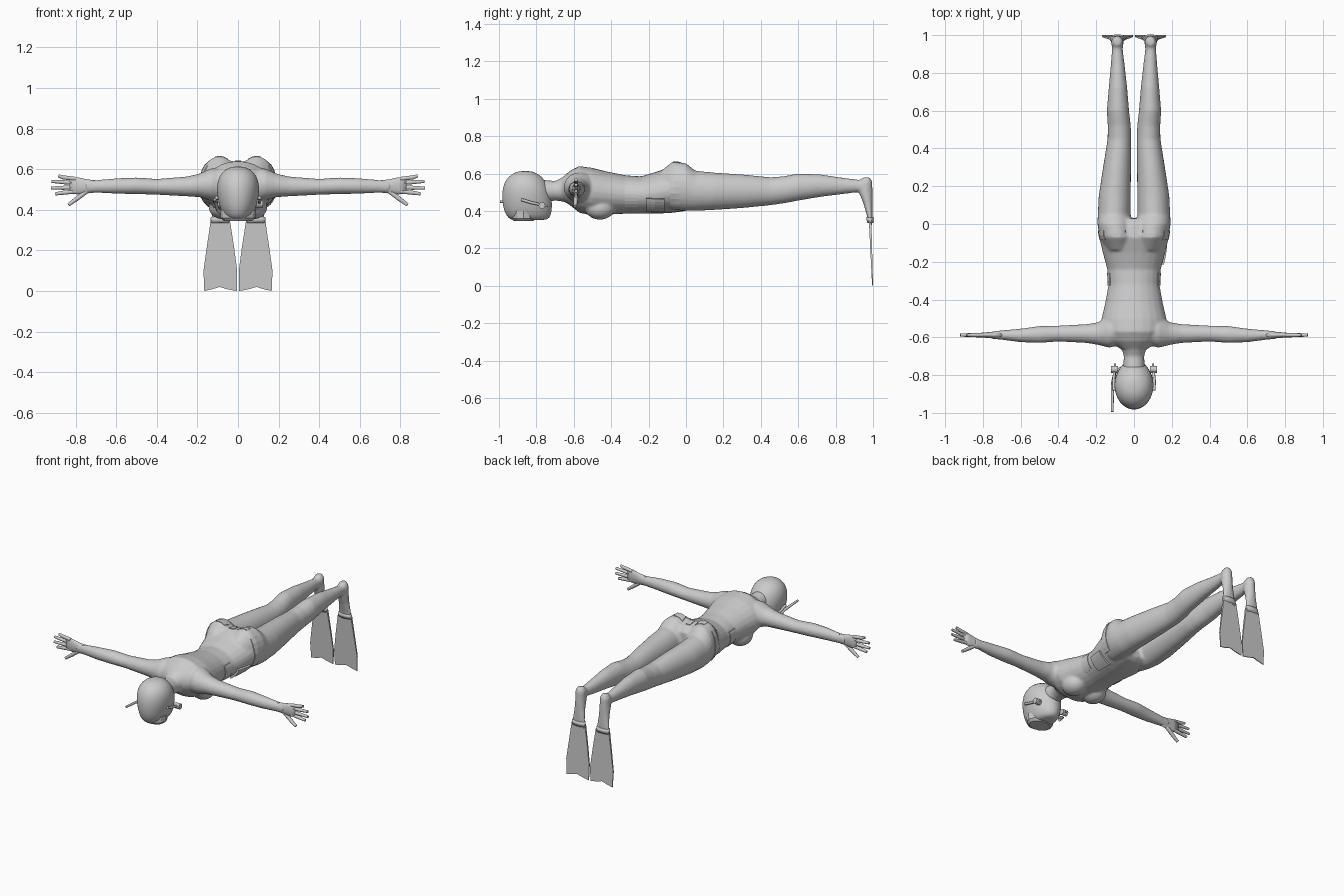
import bpy, bmesh, math
from mathutils import Vector
from mathutils.bvhtree import BVHTree

if "Cube" in bpy.data.objects:
    bpy.data.objects.remove(bpy.data.objects["Cube"])

grey = bpy.data.materials.new("light grey")
grey.use_nodes = True
grey.diffuse_color = (0.6, 0.6, 0.6, 1)
grey.node_tree.nodes["Principled BSDF"].inputs["Base Color"].default_value = (0.6, 0.6, 0.6, 1)

X, Y, Z = Vector((1, 0, 0)), Vector((0, 1, 0)), Vector((0, 0, 1))


def finish(name, bm, smooth=True):
    bmesh.ops.recalc_face_normals(bm, faces=bm.faces)
    me = bpy.data.meshes.new(name)
    bm.to_mesh(me)
    bm.free()
    me.materials.append(grey)
    for p in me.polygons:
        p.use_smooth = smooth
    ob = bpy.data.objects.new(name, me)
    bpy.context.collection.objects.link(ob)
    return ob


def loft(bm, rings, sides=24):
    """Capped skin over ellipses given as (centre, first half axis, second half axis)."""
    loops = []
    for c, u, v in rings:
        angles = [math.tau * i / sides for i in range(sides)]
        loops.append([bm.verts.new(Vector(c) + u * math.cos(a) + v * math.sin(a)) for a in angles])
    for p, q in zip(loops, loops[1:]):
        for i in range(sides):
            j = (i + 1) % sides
            bm.faces.new((p[i], p[j], q[j], q[i]))
    bm.faces.new(loops[0])
    bm.faces.new(loops[-1])


def along_y(bm, stations, side=1):
    """Stations are y, centre x, half width, bottom z, top z."""
    loft(bm, [((side * x, y, (lo + hi) / 2), X * w, Z * (hi - lo) / 2)
              for y, x, w, lo, hi in stations])


def along_x(bm, stations, side):
    """Stations are x, centre y, half depth, centre z, half height."""
    loft(bm, [((side * x, y, z), Y * d, Z * h) for x, y, d, z, h in stations])


def along_z(bm, stations, x=0):
    """Stations are z, centre y, half width, half depth."""
    loft(bm, [((x, y, z), X * w, Y * d) for z, y, w, d in stations])


def ball(bm, centre, size):
    made = bmesh.ops.create_uvsphere(bm, u_segments=20, v_segments=12, radius=1)["verts"]
    for v in made:
        v.co = Vector(centre) + Vector([a * b for a, b in zip(v.co, size)])


def tube(name, points, radius):
    """Round rod through the points, narrowing a little at the tip."""
    cu = bpy.data.curves.new(name, "CURVE")
    cu.dimensions = "3D"
    cu.bevel_depth = radius
    cu.bevel_resolution = 3
    cu.use_fill_caps = True
    sp = cu.splines.new("POLY")
    sp.points.add(len(points) - 1)
    for p, co in zip(sp.points, points):
        p.co = (*co, 1)
    sp.points[-1].radius = 0.75
    cu.materials.append(grey)
    ob = bpy.data.objects.new(name, cu)
    bpy.context.collection.objects.link(ob)


# Body: torso, neck, limbs and feet fused into one smooth skin
bm = bmesh.new()
along_y(bm, [(-.66, 0, .075, .46, .58), (-.62, 0, .13, .43, .615), (-.57, 0, .165, .39, .64),
             (-.50, 0, .172, .375, .63), (-.42, 0, .153, .38, .61), (-.32, 0, .135, .385, .59),
             (-.24, 0, .142, .385, .585), (-.15, 0, .166, .385, .612), (-.07, 0, .185, .39, .642),
             (0, 0, .19, .40, .63), (.03, 0, .17, .42, .6)])
along_y(bm, [(-.80, 0, .06, .44, .57), (-.70, 0, .054, .455, .56), (-.66, 0, .065, .45, .58),
             (-.60, 0, .11, .43, .61)])
for s in (1, -1):
    along_y(bm, [(-.14, .08, .065, .43, .61), (-.07, .09, .092, .405, .665), (0, .10, .094, .40, .655),
                 (.05, .105, .087, .40, .615), (.15, .102, .085, .405, .605), (.3, .09, .074, .415, .595),
                 (.45, .077, .063, .43, .58), (.52, .078, .061, .44, .585), (.6, .085, .059, .455, .60),
                 (.72, .085, .049, .475, .595), (.84, .086, .037, .49, .577), (.92, .088, .029, .5, .567),
                 (.97, .088, .029, .5, .567)], s)
    along_x(bm, [(.05, -.565, .07, .52, .085), (.13, -.57, .085, .525, .08), (.19, -.58, .06, .52, .058),
                 (.25, -.58, .05, .515, .049), (.4, -.58, .042, .513, .039), (.5, -.585, .045, .518, .041),
                 (.6, -.59, .036, .517, .038), (.7, -.588, .025, .515, .031), (.75, -.588, .02, .515, .033)], s)
    along_z(bm, [(.578, .965, .02, .02), (.555, .96, .032, .036), (.50, .961, .033, .037),
                 (.44, .973, .035, .025), (.38, .982, .043, .016), (.335, .986, .046, .011)], s * .088)
    ball(bm, (s * .075, -.46, .415), (.07, .08, .062))
body = finish("body", bm)
mod = body.modifiers.new("fuse", "REMESH")
mod.mode = "VOXEL"
mod.voxel_size = .0075
mod.use_smooth_shade = True
mod = body.modifiers.new("soften", "SMOOTH")
mod.factor = .5
mod.iterations = 6

# Hooded head, flat at the face
bm = bmesh.new()
along_z(bm, [(.349, -.84, .045, .085), (.36, -.84, .066, .112), (.40, -.845, .088, .13),
             (.46, -.85, .102, .135), (.52, -.855, .107, .128), (.57, -.86, .092, .104),
             (.60, -.86, .062, .068), (.614, -.86, .025, .03)])
head = finish("head", bm)
mod = head.modifiers.new("round", "SUBSURF")
mod.levels = mod.render_levels = 1

# Face mask
bm = bmesh.new()
loft(bm, [((0, -.87, z), X * w, Y * w * .75) for z, w in ((.40, .088), (.36, .085), (.346, .07))], 12)
finish("face_mask", bm, False)

for s, label in ((1, "left"), (-1, "right")):
    # Mask strap with its buckle
    tube(label + "_mask_strap", [(s * .106, -.88, .46), (s * .108, -.83, .445), (s * .10, -.74, .425)], .008)
    bm = bmesh.new()
    loft(bm, [((s * x, -.77, .43), Y * .018, Z * .018) for x in (.085, .122)], 12)
    finish(label + "_mask_buckle", bm, False)

    # Hand: palm, four fingers and thumb
    bm = bmesh.new()
    along_x(bm, [(.70, -.588, .021, .515, .03), (.74, -.588, .018, .515, .034),
                 (.79, -.588, .014, .518, .042), (.83, -.588, .01, .52, .04)], s)
    finish(label + "_palm", bm)
    for i, (z0, x1, z1) in enumerate([(.552, .885, .567), (.532, .918, .54), (.51, .92, .507), (.49, .90, .478)]):
        tube(f"{label}_finger_{i + 1}", [(s * .80, -.588, z0), (s * .86, -.588, (z0 + z1) / 2),
                                         (s * x1, -.588, z1)], .0105)
    tube(label + "_thumb", [(s * .74, -.588, .495), (s * .79, -.59, .457), (s * .835, -.592, .424)], .0115)

    # Toes, largest on the inside
    for i in range(5):
        x = s * (.054 + i * .017)
        tube(f"{label}_toe_{i + 1}", [(x, .985, .36), (x, .987, .325 + i * .004)], .0105 - i * .0008)

    # Swim fin: flared blade with a notched tip
    half = [(.04, .35), (.02, .22), (.004, .1), (.006, 0), (.05, .008), (.09, .02),
            (.13, .008), (.166, 0), (.17, .1), (.153, .22), (.134, .35)]
    bm = bmesh.new()
    front = [bm.verts.new((s * x, .995 - z * .05, z)) for x, z in half]
    back = [bm.verts.new((s * x, 1 - z * .025, z)) for x, z in half]
    bm.faces.new(front)
    bm.faces.new(back)
    for i in range(len(half)):
        j = (i + 1) % len(half)
        bm.faces.new((front[i], front[j], back[j], back[i]))
    finish(label + "_fin", bm, False)
    bm = bmesh.new()
    along_z(bm, [(.365, .983, .046, .021), (.335, .986, .049, .016)], s * .088)
    finish(label + "_fin_strap", bm)

# Snorkel beside the head
tube("snorkel", [(-.06, -.76, .36), (-.10, -.78, .40), (-.114, -.85, .44), (-.115, -.994, .45)], .009)

# Plates that hug the body surface
bpy.context.view_layer.update()
skin = BVHTree.FromObject(body, bpy.context.evaluated_depsgraph_get())


def patch(name, y0, y1, a0, a1, thick=.007, n=6):
    bm = bmesh.new()
    rows = []
    for i in range(n + 1):
        a = math.radians(a0 + (a1 - a0) * i / n)
        out = Vector((math.cos(a), 0, math.sin(a)))
        row = []
        for y in (y0, (y0 + y1) / 2, y1):
            hit = skin.ray_cast(Vector((0, y, .5)) + out * .5, -out)[0]
            row.append((hit, out))
        rows.append(row)
    low = [[bm.verts.new(h - o * .004) for h, o in r] for r in rows]
    high = [[bm.verts.new(h + o * thick) for h, o in r] for r in rows]
    for i in range(n):
        for k in range(2):
            for g in (low, high):
                bm.faces.new((g[i][k], g[i + 1][k], g[i + 1][k + 1], g[i][k + 1]))
        for k in (0, 2):
            bm.faces.new((low[i][k], low[i + 1][k], high[i + 1][k], high[i][k]))
    for i in (0, n):
        for k in range(2):
            bm.faces.new((low[i][k], low[i][k + 1], high[i][k + 1], high[i][k]))
    finish(name, bm, False)


# Waist band and hip belt weights, mirrored about the middle
for label, f in (("left", lambda a: a), ("right", lambda a: 180 - a)):
    patch(label + "_waist_plate", -.325, -.26, f(-35), f(12), .004)
    patch(label + "_hip_weight", -.085, -.035, f(-22), f(38), .004)
    patch(label + "_back_weight", -.07, -.03, f(55), f(72), .004)
patch("back_buckle", -.07, -.02, 84, 96, .004)
patch("belt_pouch", -.215, -.115, -48, -12, .014)
